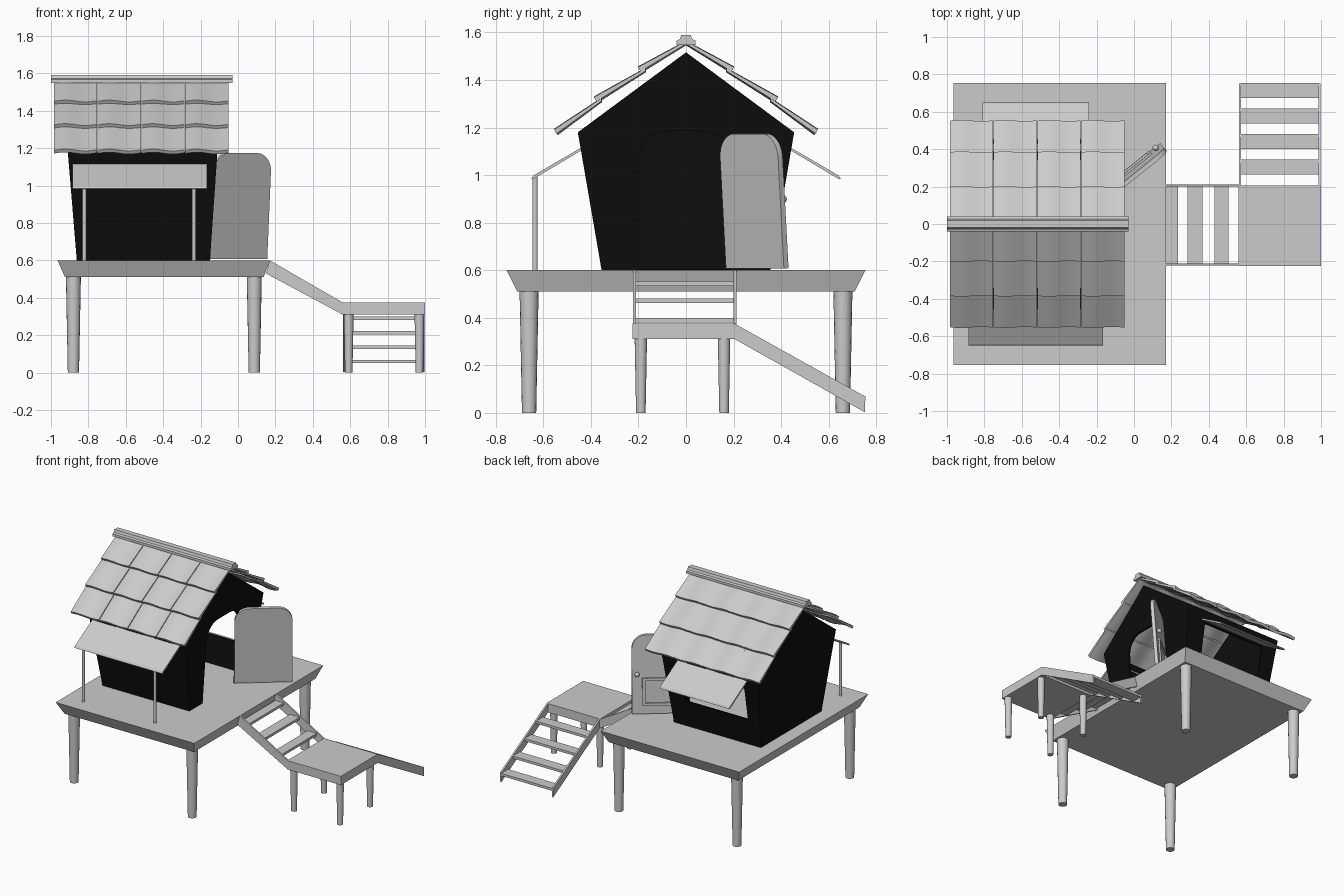
import bpy, bmesh, math
from mathutils import Vector

if "Cube" in bpy.data.objects:
    bpy.data.objects.remove(bpy.data.objects["Cube"])


def finish(name, bm, smooth=False):
    bmesh.ops.recalc_face_normals(bm, faces=bm.faces[:])
    me = bpy.data.meshes.new(name)
    bm.to_mesh(me)
    bm.free()
    ob = bpy.data.objects.new(name, me)
    bpy.context.collection.objects.link(ob)
    if smooth:
        bpy.ops.object.select_all(action='DESELECT')
        ob.select_set(True)
        bpy.context.view_layer.objects.active = ob
        bpy.ops.object.shade_smooth_by_angle(angle=math.radians(35))
    return ob


def add_loft(bm, rings):
    vs = [[bm.verts.new(p) for p in r] for r in rings]
    n = len(vs[0])
    for a, b in zip(vs, vs[1:]):
        for i in range(n):
            bm.faces.new((a[i], a[(i + 1) % n], b[(i + 1) % n], b[i]))
    bm.faces.new(vs[0][::-1])
    bm.faces.new(vs[-1])


def loft(name, rings, smooth=False):
    bm = bmesh.new()
    add_loft(bm, rings)
    return finish(name, bm, smooth)


def rect(x0, x1, y0, y1, z):
    return [(x0, y0, z), (x1, y0, z), (x1, y1, z), (x0, y1, z)]


def box(name, x0, x1, y0, y1, z0, z1):
    return loft(name, [rect(x0, x1, y0, y1, z0), rect(x0, x1, y0, y1, z1)])


def leg(name, x, y, z0, z1, r0, r1):
    ring = lambda r, z: [(x + r * math.cos(i * math.pi / 8), y + r * math.sin(i * math.pi / 8), z)
                         for i in range(16)]
    return loft(name, [ring(r0, z0), ring(r1, z1)], True)


def arch(w, h, r):
    # upright outline with rounded top corners
    pts = [(0, 0), (w, 0)]
    for cx, a0 in ((w - r, 0), (r, 90)):
        for i in range(9):
            a = math.radians(a0 + i * 11.25)
            pts.append((cx + r * math.cos(a), h - r + r * math.sin(a)))
    return pts


# deck and its legs
loft("deck", [rect(-.925, .137, -.71, .71, .51), rect(-.965, .17, -.755, .755, .6)])
for x in (-.88, .087):
    for y in (-.66, .66):
        leg("deck_leg", x, y, 0, .51, .03, .04)

# flared house walls, open at the top
bm = bmesh.new()
lo = [bm.verts.new(p) for p in rect(-.862, -.15, -.355, .355, .6)]
hi = [bm.verts.new(p) for p in rect(-.91, -.11, -.455, .455, 1.18)]
left, right = bm.verts.new((-.938, 0, 1.515)), bm.verts.new((-.087, 0, 1.515))
bm.faces.new((lo[0], lo[1], hi[1], hi[0]))
bm.faces.new((lo[1], lo[2], hi[2], right, hi[1]))
bm.faces.new((lo[2], lo[3], hi[3], hi[2]))
bm.faces.new((lo[3], lo[0], hi[0], left, hi[3]))
walls = finish("house_walls", bm)
mat = bpy.data.materials.new("black")
mat.diffuse_color = (.004, .004, .004, 1)
mat.use_nodes = True
mat.node_tree.nodes["Principled BSDF"].inputs["Base Color"].default_value = mat.diffuse_color
walls.data.materials.append(mat)
sol = walls.modifiers.new("thickness", 'SOLIDIFY')
sol.thickness, sol.offset = .02, -1

# door and back window openings
outline = arch(.38, .6, .12)
door_cut = loft("door_cutter", [[(x, -.2 + u, .585 + v) for u, v in outline] for x in (-.3, .1)])
window_cut = box("window_cutter", -.78, -.27, .3, .6, .8, 1.09)
for cut in (door_cut, window_cut):
    cut.hide_render = True
    cut.hide_set(True)
    m = walls.modifiers.new("opening", 'BOOLEAN')
    m.object, m.operation, m.solver = cut, 'DIFFERENCE', 'EXACT'

# open door with knob and raised flap frame
origin = Vector((-.148, .168, .607))
du = Vector((.78, .625, 0)).normalized()
dw = Vector((.046, -.05, 1))
dw = (dw - du * dw.dot(du)).normalized()
dn = dw.cross(du)


def at(u, w, n):
    return origin + du * u + dw * w + dn * n


loft("door", [[at(u, w, n) for u, w in arch(.39, .568, .1)] for n in (0, .025)], True)
for u0, u1, w0, w1 in ((.07, .09, .06, .26), (.3, .32, .06, .26), (.09, .3, .24, .26), (.09, .3, .06, .08)):
    loft("door_flap_frame", [[at(u0, w0, n), at(u1, w0, n), at(u1, w1, n), at(u0, w1, n)]
                             for n in (.024, .036)])
bm = bmesh.new()
bmesh.ops.create_uvsphere(bm, u_segments=12, v_segments=8, radius=.017)
bmesh.ops.translate(bm, verts=bm.verts[:], vec=at(.355, .29, .042))
finish("door_knob", bm, True)

# roof tiles: three overlapping wavy rows of four on each slope
W = .234
ROWS = [((.0, 1.562), (.2, 1.452)), ((.17, 1.448), (.385, 1.326)), ((.355, 1.322), (.553, 1.19))]
for s in (-1, 1):
    for (y0, z0), (y1, z1) in ROWS:
        bm = bmesh.new()
        for c in range(4):
            rings = []
            for i in range(11):
                u = i / 10
                x = -.985 + W * (c + u * .99)
                h = .006 * math.sin(2 * math.pi * u) + .004 * (u - .5)
                a, b = (y0 + h * .4, z0 + h * .6), (y1 + h * .7, z1 + h)
                rings.append([(x, s * a[0], a[1]), (x, s * b[0], b[1]),
                              (x, s * (b[0] - .01), b[1] - .017), (x, s * a[0], a[1] - .012)])
            add_loft(bm, rings)
        finish("roof_tile_row", bm, True)

# ridge cap
half = [(.04, 1.548), (.04, 1.566), (.026, 1.572), (.02, 1.59)]
cap = half + [(-y, z) for y, z in half[::-1]]
loft("ridge_cap", [[(x, y, z) for y, z in cap] for x in (-1, -.03)])

# front awning with posts, back window flap
for name, s, x0, x1 in (("front_awning", -1, -.885, -.165), ("back_window_flap", 1, -.81, -.24)):
    prof = [(.435, 1.107), (.43, 1.122), (.643, .998), (.65, .985), (.645, .982)]
    loft(name, [[(x, s * y, z) for y, z in prof] for x in (x0, x1)])
for x in (-.822, -.236):
    leg("awning_post", x, -.635, .6, .992, .011, .011)

# upper stairs
for y in (-.216, .206):
    prof = [(.17, .6), (.56, .375), (.56, .31), (.15, .53)]
    loft("upper_stringer", [[(x, y + d, z) for x, z in prof] for d in (-.006, .006)])
for x0, x1, z in ((.165, .235, .543), (.285, .365, .472), (.43, .505, .39)):
    box("upper_tread", x0, x1, -.215, .205, z - .009, z + .009)

# landing
box("landing", .56, 1.0, -.225, .205, .31, .375)
for x in (.592, .97):
    for y in (-.19, .16):
        leg("landing_leg", x, y, 0, .31, .02, .026)

# lower stairs
for x in (.567, .992):
    prof = [(.205, .375), (.752, .07), (.752, .003), (.205, .31)]
    loft("lower_stringer", [[(x + d, y, z) for y, z in prof] for d in (-.006, .006)])
for i in range(4):
    y, z = .265 + .136 * i, .29 - .077 * i
    box("lower_tread", .567, .992, y, y + .081, z - .009, z + .009)
